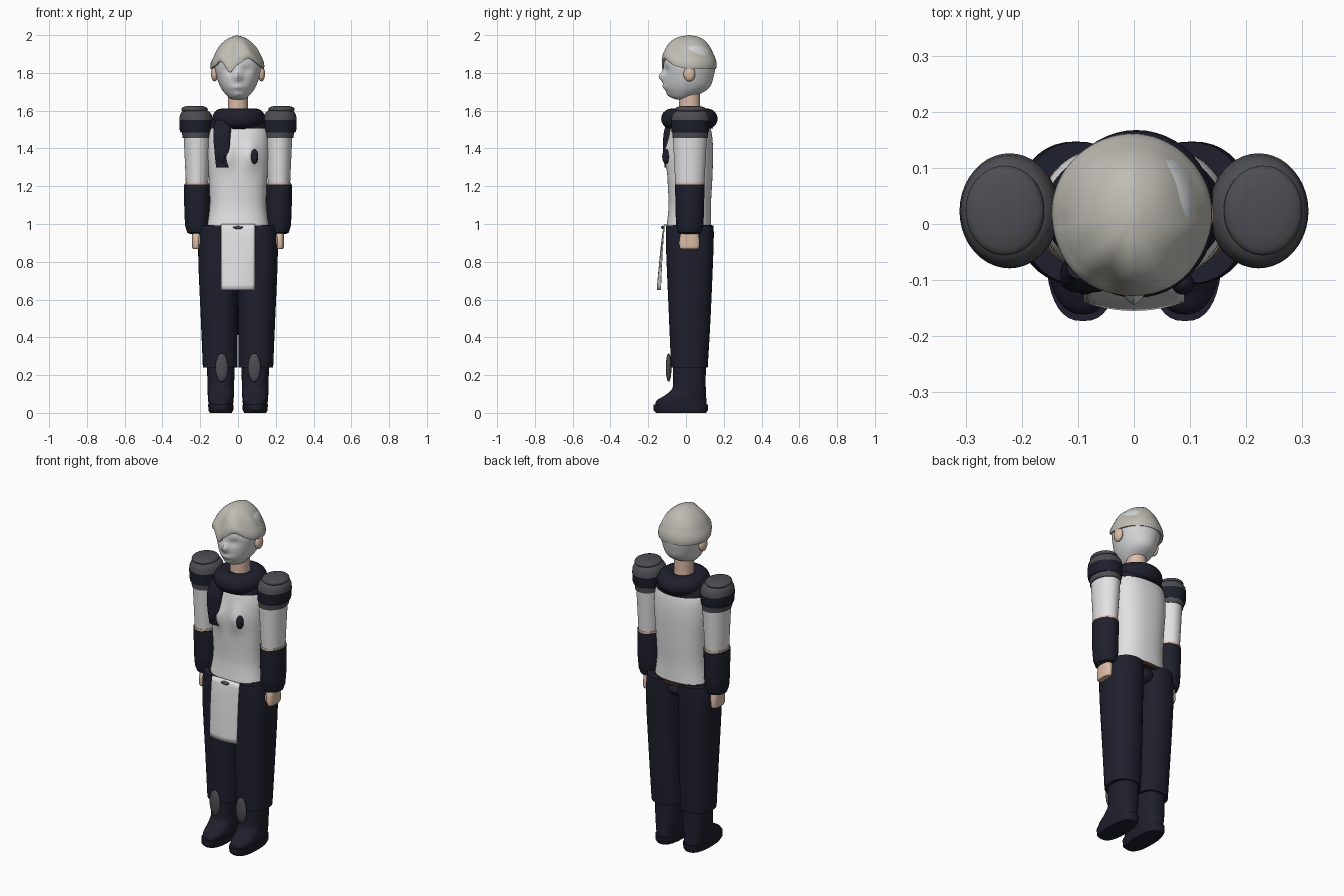
import bpy, bmesh
from math import sin, cos, pi, exp, radians

cube = bpy.data.objects.get("Cube")
if cube:
    bpy.data.objects.remove(cube)


def material(name, r, g, b):
    m = bpy.data.materials.new(name)
    m.use_nodes = True
    m.diffuse_color = (r, g, b, 1)
    m.node_tree.nodes["Principled BSDF"].inputs["Base Color"].default_value = (r, g, b, 1)
    return m


NAVY = material("navy_cloth", .013, .014, .026)
GREY = material("dark_grey_armour", .075, .075, .085)
WHITE = material("white_cloth", .76, .76, .76)
MASK = material("pale_face", .66, .67, .68)
HAIR = material("ash_hair", .53, .51, .46)
SKIN = material("skin", .72, .5, .38)
BROWN = material("brown_belt", .045, .022, .015)


def finish(name, bm, mat, angle=40):
    bmesh.ops.recalc_face_normals(bm, faces=bm.faces)
    mesh = bpy.data.meshes.new(name)
    bm.to_mesh(mesh)
    bm.free()
    mesh.materials.append(mat)
    ob = bpy.data.objects.new(name, mesh)
    bpy.context.collection.objects.link(ob)
    bpy.ops.object.select_all(action='DESELECT')
    ob.select_set(True)
    bpy.context.view_layer.objects.active = ob
    bpy.ops.object.shade_smooth_by_angle(angle=radians(angle))
    return ob


def smooth_rings(rings, steps):
    # Catmull-Rom interpolation between cross-sections
    out, last = [], len(rings) - 1
    for i in range(last):
        quad = [rings[max(0, min(last, i + k))] for k in (-1, 0, 1, 2)]
        for s in range(steps):
            t = s / steps
            out.append([b + t / 2 * (c - a + t * (2 * a - 5 * b + 4 * c - d + t * (3 * (b - c) + d - a)))
                        for a, b, c, d in zip(*quad)])
    return out + [rings[-1]]


def loft(name, mat, rings, steps=1, n=40, power=1, warp=None):
    # each ring: z, centre x, centre y, radius x, radius y
    bm, loops = bmesh.new(), []
    for z, cx, cy, rx, ry in smooth_rings(rings, steps):
        loop = []
        for k in range(n):
            c, s = cos(2 * pi * k / n), sin(2 * pi * k / n)
            x = cx + rx * abs(c) ** power * (1 if c > 0 else -1)
            y = cy + ry * abs(s) ** power * (1 if s > 0 else -1)
            loop.append(bm.verts.new((x, y + (warp(x, y, z) if warp else 0), z)))
        loops.append(loop)
    for a, b in zip(loops, loops[1:]):
        for k in range(n):
            j = (k + 1) % n
            bm.faces.new((a[k], a[j], b[j], b[k]))
    bm.faces.new(loops[0])
    bm.faces.new(loops[-1])
    return finish(name, bm, mat)


def ellipsoid(name, mat, centre, size):
    bm = bmesh.new()
    bmesh.ops.create_uvsphere(bm, u_segments=32, v_segments=16, radius=1)
    bmesh.ops.scale(bm, vec=size, verts=bm.verts)
    bmesh.ops.translate(bm, vec=centre, verts=bm.verts)
    return finish(name, bm, mat)


def bump(x, z, cx, cz, wx, wz):
    return exp(-((x - cx) / wx) ** 2 - ((z - cz) / wz) ** 2)


# Head with nose, eye hollows and lips
def face_shape(x, y, z):
    if y > -.02:
        return 0
    d = -.027 * bump(x, z, 0, 1.78, .02, .026) - .01 * bump(x, z, 0, 1.725, .03, .014)
    d -= .008 * bump(x, z, 0, 1.685, .03, .014)
    return d + .012 * bump(abs(x), z, .045, 1.815, .03, .022)


loft("head", MASK, [(1.66, 0, -.02, .03, .035), (1.675, 0, -.018, .055, .066), (1.72, 0, .005, .09, .117),
                    (1.78, 0, .014, .113, .132), (1.85, 0, .018, .125, .136), (1.93, 0, .018, .1, .11),
                    (1.97, 0, .018, .05, .05)], steps=7, n=72, warp=face_shape)
loft("neck", SKIN, [(1.52, 0, .02, .06, .062), (1.6, 0, .019, .054, .057), (1.7, 0, .018, .054, .057)], steps=3)


# Swept hair: a dome over a wavy hairline with combed ridges
def hairline(x, y):
    if y > 0:
        return 1.82
    w = min(1, -y / .08)
    return 1.825 + w * (.01 + .04 * bump(x, 0, .06, 0, .045, 1) - .035 * bump(x, 0, -.04, 0, .022, 1)
                        + .025 * bump(x, 0, -.09, 0, .025, 1))


def build_hair():
    bm, n, m, loops = bmesh.new(), 72, 18, []
    for i in range(m):
        t = i / m
        loop = []
        for k in range(n):
            a = 2 * pi * k / n
            r = cos(t * pi / 2) ** .75 * (1 + .03 * sin(pi * min(1, t * 3)))
            ridge = 1 + .025 * sin(5 * a + 5 * t) * sin(pi * t) * (1 if sin(a) < 0 else .5)
            x, y = .141 * cos(a), .016 + .143 * sin(a)
            low = hairline(x, y)
            z = low + (1.997 - low) * sin(t * pi / 2) ** 1.1
            z -= .02 * sin(pi * t) * abs(cos(a)) 
            loop.append(bm.verts.new((x * r * ridge - .004, .016 + (y - .016) * r * ridge, z)))
        loops.append(loop)
    tip = bm.verts.new((-.004, .016, 2))
    for a, b in zip(loops, loops[1:]):
        for k in range(n):
            j = (k + 1) % n
            bm.faces.new((a[k], a[j], b[j], b[k]))
    for k in range(n):
        bm.faces.new((loops[-1][k], loops[-1][(k + 1) % n], tip))
    # turn the lower edge under towards the head
    inner = [bm.verts.new((v.co.x * .85, .016 + (v.co.y - .016) * .85, v.co.z + .005)) for v in loops[0]]
    for k in range(n):
        j = (k + 1) % n
        bm.faces.new((inner[k], inner[j], loops[0][j], loops[0][k]))
    finish("hair", bm, HAIR, 60)


build_hair()


# Shirt with shaped chest
def chest(x, y, z):
    return -.024 * bump(abs(x), z, .06, 1.36, .045, .07) if y < 0 else 0


loft("shirt", WHITE, [(.99, 0, .015, .165, .118), (1.1, 0, .02, .15, .112), (1.25, 0, .021, .155, .119),
                      (1.4, 0, .023, .165, .12), (1.5, 0, .024, .155, .108), (1.57, 0, .022, .11, .08)],
     steps=7, n=64, power=.85, warp=chest)
loft("belt", BROWN, [(.975, 0, .018, .185, .12), (.996, 0, .018, .185, .12)])
ellipsoid("buckle", GREY, (0, -.122, .982), (.026, .01, .009))

# Scarf roll, shoulder drape and hanging end
loft("scarf_drape", NAVY, [(1.505, 0, .022, .16, .12), (1.55, 0, .02, .145, .112), (1.585, 0, .02, .1, .09)],
     steps=4)
bpy.ops.mesh.primitive_torus_add(major_radius=.086, minor_radius=.055, major_segments=48, minor_segments=20,
                                 location=(.004, .018, 1.557))
scarf = bpy.context.object
scarf.name = "scarf_roll"
scarf.scale.y = 1.06
scarf.data.materials.append(NAVY)
bpy.ops.object.shade_smooth()
loft("scarf_end", NAVY, [(1.3, -.082, -.095, .034, .018), (1.4, -.085, -.1, .041, .022),
                         (1.48, -.085, -.09, .046, .028), (1.55, -.075, -.07, .045, .03)],
     steps=4, power=.7)

# Hanging front cloth
bm = bmesh.new()
bmesh.ops.create_grid(bm, x_segments=12, y_segments=12, size=1)
for v in bm.verts:
    u, t = v.co.x, (1 - v.co.y) / 2
    v.co = (.09 * u, -.115 - .04 * t ** .7 + .016 * u * u * t, 1 - .35 * t)
cloth = finish("front_cloth", bm, WHITE)
thick = cloth.modifiers.new("thickness", 'SOLIDIFY')
thick.thickness = .007

# Trousers seat
ellipsoid("trouser_seat", NAVY, (0, .03, .94), (.08, .1, .055))

for s, side in ((1, "left_"), (-1, "right_")):
    def part(name, mat, rings, **kw):
        return loft(side + name, mat, [(z, s * cx, cy, rx, ry) for z, cx, cy, rx, ry in rings], **kw)

    ellipsoid(side + "ear", SKIN, (s * .124, .018, 1.795), (.019, .031, .04))
    ellipsoid(side + "chest_disc", NAVY, (s * .087, -.106, 1.357), (.02, .02, .039))

    # Arm
    part("sleeve", WHITE, [(1.215, .217, .02, .059, .077), (1.46, .216, .021, .071, .09)])
    part("cuff", SKIN, [(1.208, .217, .02, .064, .079), (1.22, .217, .02, .064, .079)])
    part("glove", NAVY, [(.948, .215, .02, .04, .045), (.955, .215, .02, .054, .06), (.985, .216, .02, .063, .071),
                         (1.05, .217, .02, .067, .075), (1.21, .217, .02, .069, .078)])
    part("hand", SKIN, [(.868, .222, .018, .017, .046), (.88, .222, .018, .021, .053),
                        (.92, .22, .018, .024, .053), (.96, .217, .02, .028, .045)], steps=3, power=.8)
    ellipsoid(side + "thumb", SKIN, (s * .2, -.02, .91), (.014, .016, .034))

    # Layered shoulder armour
    part("shoulder_band", GREY, [(1.455, .218, .022, .075, .093), (1.495, .22, .022, .078, .095)])
    part("shoulder_ring", NAVY, [(1.485, .221, .022, .083, .097), (1.5, .222, .023, .087, .1),
                                 (1.55, .222, .023, .089, .102)])
    part("shoulder_dome", GREY, [(1.548, .222, .024, .088, .102), (1.575, .223, .024, .085, .098),
                                 (1.592, .224, .024, .076, .088), (1.602, .224, .024, .06, .07)])
    part("shoulder_cap", GREY, [(1.595, .23, .024, .062, .072), (1.605, .23, .024, .07, .08),
                                (1.617, .23, .024, .064, .074), (1.625, .23, .024, .04, .045)], steps=3)

    # Leg and boot
    part("trouser_leg", NAVY, [(.24, .094, .018, .092, .097), (.5, .099, .02, .098, .11),
                               (.8, .105, .02, .105, .123), (.93, .104, .02, .104, .127),
                               (.992, .1, .02, .1, .126)], steps=4, power=.88)
    part("boot", NAVY, [(.035, .091, -.025, .064, .135), (.065, .091, -.024, .067, .133),
                        (.09, .091, -.005, .069, .111), (.125, .091, .015, .07, .09),
                        (.17, .091, .018, .071, .086), (.26, .091, .018, .074, .088)], steps=4, power=.85)
    part("sole", NAVY, [(0, .091, -.026, .058, .132), (.015, .091, -.028, .066, .144),
                        (.045, .091, -.028, .067, .145)], power=.8)
    ellipsoid(side + "shin_guard", GREY, (s * .086, -.092, .24), (.034, .015, .075))
